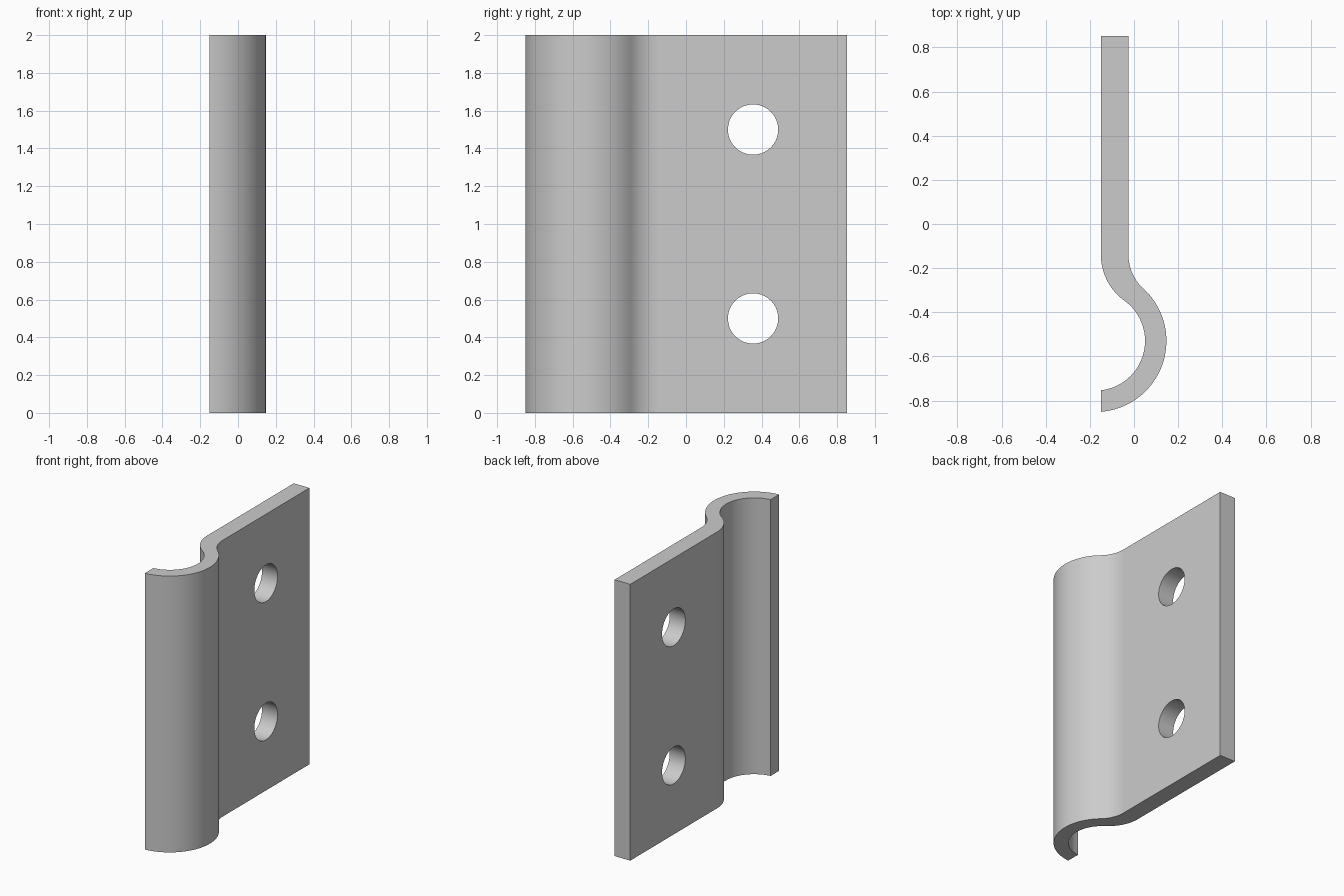
import bpy
import bmesh
from math import acos, atan2, cos, pi, sin
from mathutils import Matrix

cube = bpy.data.objects.get("Cube")
if cube:
    bpy.data.objects.remove(cube)

HEIGHT = 2.0
BACK_X, FACE_X = -0.15, -0.025      # two faces of the flat plate
PLATE_END, BEND_Y = 0.852, -0.14    # extent of the flat plate in y
CURL_X, CURL_Y = -0.175, -0.53      # axis of the curl
OUTER, INNER = 0.322, 0.225         # radii of the curl

steel = bpy.data.materials.new("grey steel")
steel.use_nodes = True
grey = (0.6, 0.6, 0.6, 1)
steel.diffuse_color = grey
steel.node_tree.nodes["Principled BSDF"].inputs["Base Color"].default_value = grey


def arc(cx, cy, r, start, end, steps):
    return [(cx + r * cos(start + (end - start) * i / steps),
             cy + r * sin(start + (end - start) * i / steps))
            for i in range(steps + 1)]


def tangent_bend(face_x, curl_r):
    """Centre x, radius and join angle of the bend from a plate face into the curl."""
    dx, dy = face_x - CURL_X, BEND_Y - CURL_Y
    r = (dx * dx + dy * dy - curl_r ** 2) / (2 * (curl_r - dx))
    return face_x + r, r, atan2(dy, dx + r)


def obj_from_bmesh(name, bm):
    mesh = bpy.data.meshes.new(name)
    bmesh.ops.recalc_face_normals(bm, faces=bm.faces)
    bm.to_mesh(mesh)
    bm.free()
    obj = bpy.data.objects.new(name, mesh)
    bpy.context.collection.objects.link(obj)
    mesh.materials.append(steel)
    return obj


# Profile: flat plate, reverse bend, open curl cut off in line with the plate
ox, o_r, o_angle = tangent_bend(FACE_X, OUTER)
ix, i_r, i_angle = tangent_bend(BACK_X, INNER)
tip = BACK_X - CURL_X
profile = [(FACE_X, PLATE_END)]
profile += arc(ox, BEND_Y, o_r, pi, pi + o_angle, 16)
profile += arc(CURL_X, CURL_Y, OUTER, o_angle, -acos(tip / OUTER), 40)[1:]
profile += arc(CURL_X, CURL_Y, INNER, -acos(tip / INNER), i_angle, 40)
profile += arc(ix, BEND_Y, i_r, pi + i_angle, pi, 16)[1:]
profile.append((BACK_X, PLATE_END))

# Plate body
bm = bmesh.new()
base = bm.faces.new([bm.verts.new((x, y, 0)) for x, y in profile])
top = bmesh.ops.extrude_face_region(bm, geom=[base], use_keep_orig=True)["geom"]
bmesh.ops.translate(bm, vec=(0, 0, HEIGHT),
                    verts=[v for v in top if isinstance(v, bmesh.types.BMVert)])
plate = obj_from_bmesh("hinge_plate", bm)

# Two screw holes
bm = bmesh.new()
for z in (0.5, 1.5):
    place = Matrix.Translation((-0.09, 0.355, z)) @ Matrix.Rotation(pi / 2, 4, "Y")
    bmesh.ops.create_cone(bm, cap_ends=True, segments=64, radius1=0.133,
                          radius2=0.133, depth=0.4, matrix=place)
cutter = obj_from_bmesh("hole_cutter", bm)
cutter.hide_render = True

bpy.ops.object.select_all(action="DESELECT")
plate.select_set(True)
bpy.context.view_layer.objects.active = plate
holes = plate.modifiers.new("screw holes", "BOOLEAN")
holes.operation = "DIFFERENCE"
holes.solver = "EXACT"
holes.object = cutter
bpy.ops.object.modifier_apply(modifier=holes.name)
bpy.data.objects.remove(cutter)

# Smooth bends with crisp rims and flat plate faces
bpy.ops.object.shade_smooth_by_angle(angle=pi / 6)
weighted = plate.modifiers.new("flat faces", "WEIGHTED_NORMAL")
weighted.keep_sharp = True
